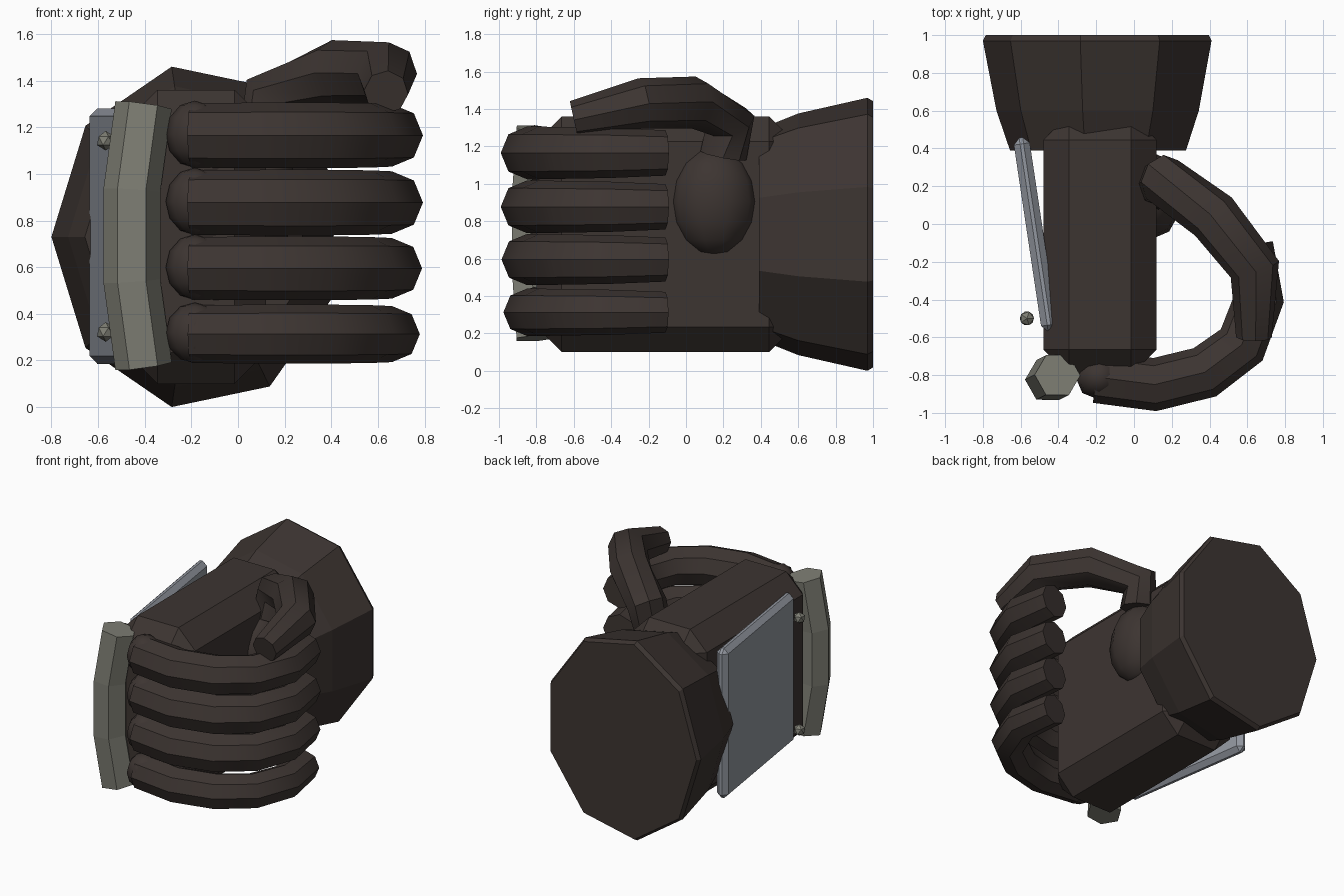
import bpy, bmesh, math
from mathutils import Vector, Matrix

if "Cube" in bpy.data.objects:
    bpy.data.objects.remove(bpy.data.objects["Cube"])


def material(name, rgb):
    m = bpy.data.materials.new(name)
    m.diffuse_color = (*rgb, 1)
    m.use_nodes = True
    m.node_tree.nodes["Principled BSDF"].inputs["Base Color"].default_value = m.diffuse_color
    return m


LEATHER = material("dark_leather", (0.046, 0.035, 0.031))
STEEL = material("steel", (0.29, 0.31, 0.35))
BRASS = material("dull_metal", (0.21, 0.21, 0.175))


def finish(name, bm, mat, smooth=None):
    bmesh.ops.recalc_face_normals(bm, faces=bm.faces)
    me = bpy.data.meshes.new(name)
    bm.to_mesh(me)
    bm.free()
    ob = bpy.data.objects.new(name, me)
    bpy.context.collection.objects.link(ob)
    me.materials.append(mat)
    if smooth:
        bpy.ops.object.select_all(action='DESELECT')
        ob.select_set(True)
        bpy.context.view_layer.objects.active = ob
        bpy.ops.object.shade_smooth_by_angle(angle=math.radians(smooth))
    return ob


def skin(name, rings, mat, smooth=None):
    """Bridge equal-sized rings of points and cap both ends."""
    bm = bmesh.new()
    vs = [[bm.verts.new(p) for p in r] for r in rings]
    n = len(vs[0])
    for a, b in zip(vs, vs[1:]):
        for i in range(n):
            j = (i + 1) % n
            bm.faces.new((a[i], a[j], b[j], b[i]))
    bm.faces.new(vs[0])
    bm.faces.new(vs[-1])
    return finish(name, bm, mat, smooth)


def tube(name, path, radii, sides, ref, mat, smooth=None):
    pts = [Vector(p) for p in path]
    u, rings = Vector(ref), []
    for i, p in enumerate(pts):
        d_in = (p - pts[max(i - 1, 0)]).normalized()
        d_out = (pts[min(i + 1, len(pts) - 1)] - p).normalized()
        t = (d_in + d_out).normalized()
        u = (u - t * u.dot(t)).normalized()
        w = t.cross(u)
        rings.append([p + radii[i] * (u * math.cos(a) + w * math.sin(a))
                      for a in (math.tau * k / sides for k in range(sides))])
    return skin(name, rings, mat, smooth)


def box(name, center, size, bevel, mat, rot=0):
    bm = bmesh.new()
    bmesh.ops.create_cube(bm, size=1)
    bmesh.ops.scale(bm, vec=size, verts=bm.verts)
    bmesh.ops.bevel(bm, geom=bm.edges[:], offset=bevel, segments=1,
                    profile=0.5, affect='EDGES')
    bmesh.ops.transform(bm, verts=bm.verts,
                        matrix=Matrix.Translation(center) @ Matrix.Rotation(rot, 4, 'Z'))
    return finish(name, bm, mat)


def ball(name, center, radii, mat, segs=(10, 8)):
    bm = bmesh.new()
    bmesh.ops.create_uvsphere(bm, u_segments=segs[0], v_segments=segs[1], radius=1)
    bmesh.ops.scale(bm, vec=radii, verts=bm.verts)
    bmesh.ops.translate(bm, vec=center, verts=bm.verts)
    return finish(name, bm, mat, 60)


# Palm block
box("palm", (-0.18, -0.11, 0.73), (0.60, 1.38, 1.26), 0.135, LEATHER)

# Flared nine-sided cuff
cuff = []
for y, s in ((0.39, 0.77), (0.60, 0.885), (0.97, 1.0), (1.0, 0.975)):
    cuff.append([(-0.176 + 0.624 * s * math.cos(a), y, 0.73 + 0.741 * s * math.sin(a))
                 for a in (math.pi + math.tau * k / 9 for k in range(9))])
skin("cuff", cuff, LEATHER)

# Four curled fingers with rounded knuckles
curl = [(-0.20, -0.81), (0.11, -0.85), (0.375, -0.785), (0.57, -0.64),
        (0.66, -0.40), (0.615, -0.11)]
taper = [1.0, 1.02, 1.02, 1.0, 0.97, 0.88]
for i, (z, r) in enumerate(((1.165, 0.138), (0.877, 0.138), (0.595, 0.134), (0.313, 0.124))):
    tube(f"finger_{i + 1}", [(x, y, z) for x, y in curl], [r * t for t in taper],
         8, (0, 0, 1), LEATHER, 40)
    ball(f"knuckle_{i + 1}", (-0.185, -0.81, z + 0.005), (0.125, 0.12, r + 0.006), LEATHER, (8, 6))

# Thumb and its base
tube("thumb", [(0.13, 0.20, 1.15), (0.15, 0.235, 1.33), (0.42, 0.04, 1.435),
               (0.64, -0.24, 1.43), (0.635, -0.60, 1.35)],
     [0.125, 0.135, 0.14, 0.135, 0.095], 8, (1, 0, 0), LEATHER, 40)
ball("thumb_base", (0.08, 0.15, 0.905), (0.18, 0.235, 0.29), LEATHER)

# Slanted plate over the back of the hand
box("hand_plate", (-0.522, -0.055, 0.733), (0.085, 1.035, 1.095), 0.033, STEEL,
    math.atan2(0.15, 1.0))

# Bowed hexagonal knuckle bar
tube("knuckle_bar", [(-0.405, -0.80, 0.175), (-0.455, -0.825, 0.54),
                     (-0.455, -0.825, 0.93), (-0.405, -0.80, 1.295)],
     [0.122] * 4, 6, (1, 0, 0), BRASS)

# Rivets
for i, z in enumerate((0.322, 1.142)):
    bm = bmesh.new()
    bmesh.ops.create_icosphere(bm, subdivisions=1, radius=0.042)
    bmesh.ops.translate(bm, vec=(-0.567, -0.50, z), verts=bm.verts)
    finish(f"rivet_{i + 1}", bm, BRASS)
